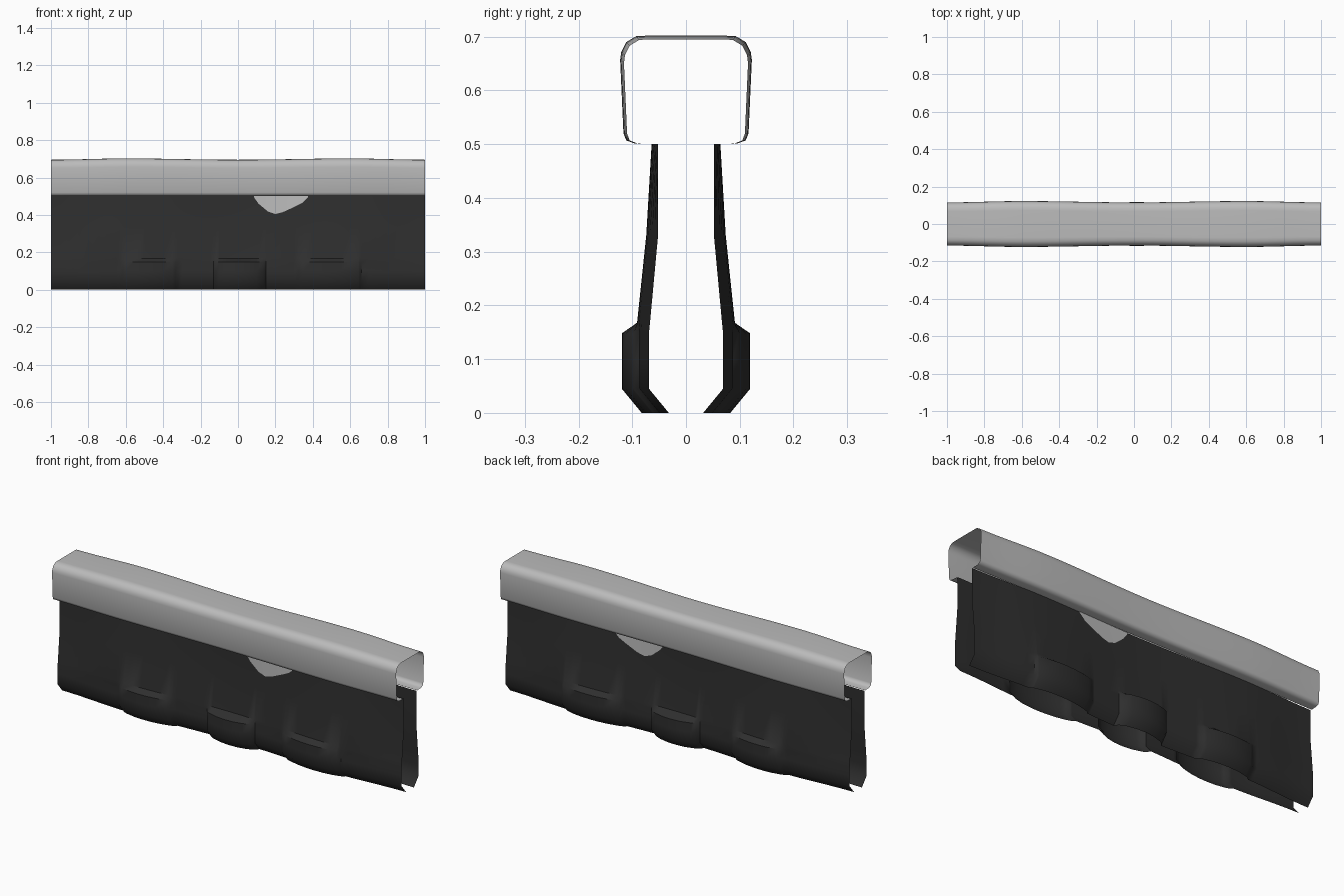
import bpy, math

cube = bpy.data.objects.get("Cube")
if cube:
    bpy.data.objects.remove(cube)


def material(name, value):
    mat = bpy.data.materials.new(name)
    mat.use_nodes = True
    colour = (value, value, value, 1)
    mat.diffuse_color = colour
    node = next(n for n in mat.node_tree.nodes if n.type == 'BSDF_PRINCIPLED')
    node.inputs["Base Color"].default_value = colour
    node.inputs["Roughness"].default_value = 0.8
    return mat


PALE = material("pale grey", 0.5)
DARK = material("charcoal", 0.028)


def sheet(name, rows, mat, flip=False, angle=40):
    """Skin equal-length rows of points into a smooth open surface."""
    n = len(rows[0])
    verts = [p for row in rows for p in row]
    faces = []
    for i in range(len(rows) - 1):
        for j in range(n - 1):
            a = i * n + j
            quad = (a, a + 1, a + n + 1, a + n)
            faces.append(quad[::-1] if flip else quad)
    mesh = bpy.data.meshes.new(name)
    mesh.from_pydata(verts, [], faces)
    mesh.materials.append(mat)
    obj = bpy.data.objects.new(name, mesh)
    bpy.context.collection.objects.link(obj)
    bpy.ops.object.select_all(action='DESELECT')
    obj.select_set(True)
    bpy.context.view_layer.objects.active = obj
    bpy.ops.object.shade_smooth_by_angle(angle=math.radians(angle))


# Gentle swelling along the length: full near x = +-0.6, slim at middle and ends
def swell(x):
    d = abs(x)
    phase = d / 0.6 if d < 0.6 else 1 + (d - 0.6) / 0.4
    return 0.5 - 0.5 * math.cos(math.pi * phase)


# Bulges in the skirt: start, end, depth
BULGES = [(-0.63, -0.32, 0.032), (-0.13, 0.15, 0.05), (0.31, 0.66, 0.032)]


def bulge(x):
    for start, end, depth in BULGES:
        if start < x < end:
            t = (x - start) / (end - start)
            return depth * math.sin(math.pi * t) ** 0.5
    return 0


STATIONS = [i / 20 for i in range(-20, 21)]
for start, end, _ in BULGES:
    STATIONS += [start, start + 0.015, end - 0.015, end]
STATIONS = sorted(set(STATIONS))


# Lower wall: height, distance from centre, swell amount, bulge amount
WALL = [(0, 0.032, 0.02, 1), (0.045, 0.069, 0.02, 1), (0.1, 0.069, 0.02, 1),
        (0.148, 0.069, 0.02, 1), (0.168, 0.067, 0.024, 0),
        (0.33, 0.052, 0.022, 0), (0.5, 0.052, 0.012, 0)]


def wall_y(x, z):
    low, high = next(((a, b) for a, b in zip(WALL, WALL[1:]) if z <= b[0]), WALL[-2:])
    t = (z - low[0]) / (high[0] - low[0])
    base, swelling, bulging = (low[k] + t * (high[k] - low[k]) for k in (1, 2, 3))
    return base + swelling * swell(x) + bulging * bulge(x)


# Patch outline: x and lowest height, hanging under the cap
PATCH = [(0.085, 0.495), (0.11, 0.46), (0.16, 0.418), (0.2, 0.405),
         (0.24, 0.415), (0.31, 0.447), (0.345, 0.465), (0.375, 0.495)]


def patch_point(x, low, t, side):
    z = low + t * (0.5 - low)
    return (x, side * (wall_y(x, z) + 0.004), z)


for side, label in ((-1, "front"), (1, "back")):
    # charcoal skirt wall
    rows = [[(x, side * wall_y(x, z), z) for x in STATIONS] for z, *_ in WALL]
    sheet(label + "_wall", rows, DARK, flip=side > 0)
    # pale patch laid on the wall
    rows = [[patch_point(x, low, t, side) for x, low in PATCH] for t in (0, 0.5, 1)]
    sheet(label + "_patch", rows, PALE, flip=side > 0)

# Cap: half profile from lower lip to the top, then mirrored
HALF = [(0.06, 0.5), (0.092, 0.501), (0.108, 0.507), (0.113, 0.52),
        (0.119, 0.655), (0.117, 0.67), (0.108, 0.688), (0.09, 0.699), (0.07, 0.7)]
profile = [(-y, z) for y, z in HALF] + [(y, z) for y, z in reversed(HALF)]
cap_rows = []
for y, z in profile:
    high = (z - 0.5) / 0.2
    cap_rows.append([(x, y * (0.97 + 0.06 * swell(x)),
                      z + high * (0.007 * swell(x) - 0.005)) for x in STATIONS])
sheet("cap", cap_rows, PALE, angle=60)
